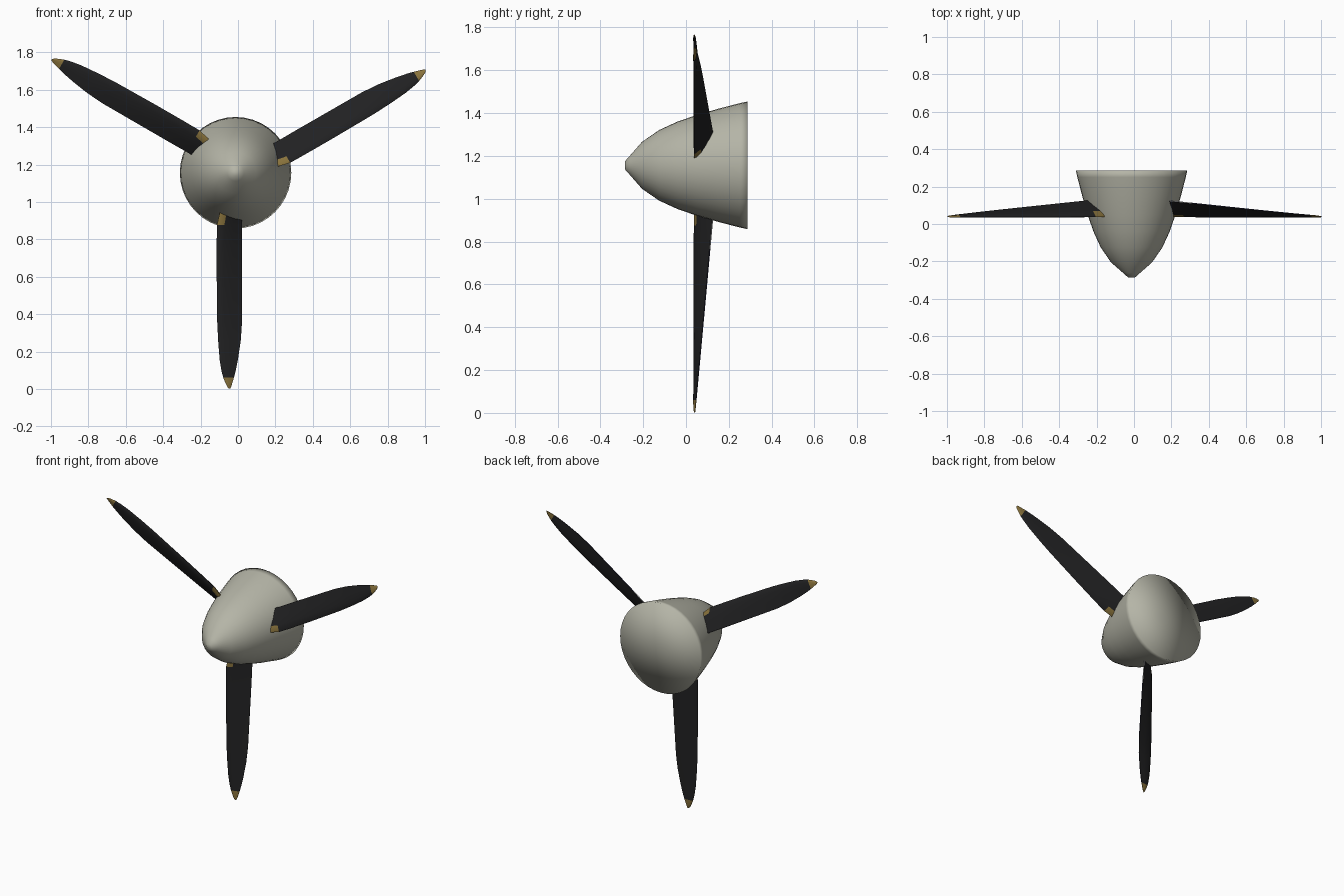
import bpy, bmesh, math

if "Cube" in bpy.data.objects:
    bpy.data.objects.remove(bpy.data.objects["Cube"])

CX, CZ = -0.013, 1.156   # hub axis


def material(name, col):
    m = bpy.data.materials.new(name)
    m.diffuse_color = (*col, 1)
    m.use_nodes = True
    m.node_tree.nodes["Principled BSDF"].inputs["Base Color"].default_value = m.diffuse_color
    return m


grey = material("warm_grey", (0.46, 0.46, 0.385))
black = material("blade_black", (0.0155, 0.0155, 0.0165))
gold = material("dull_gold", (0.25, 0.17, 0.045))
pale = material("worn_edge_grey", (0.5, 0.5, 0.5))
navy = material("edge_navy", (0.016, 0.016, 0.04))


def finish(name, bm, mats):
    bmesh.ops.recalc_face_normals(bm, faces=bm.faces)
    me = bpy.data.meshes.new(name)
    bm.to_mesh(me)
    bm.free()
    for m in mats:
        me.materials.append(m)
    ob = bpy.data.objects.new(name, me)
    bpy.context.collection.objects.link(ob)
    for p in me.polygons:
        p.use_smooth = True
    return ob


def loft(bm, rings, tag=None):
    """Skin a list of closed rings; tag(i, j) gives the material index."""
    vs = [[bm.verts.new(c) for c in r] for r in rings]
    n = len(vs[0])
    for i in range(len(vs) - 1):
        for j in range(n):
            k = (j + 1) % n
            f = bm.faces.new((vs[i][j], vs[i][k], vs[i + 1][k], vs[i + 1][j]))
            if tag:
                f.material_index = tag(i, j)
    return vs


# Spinner: revolved bullet profile (y, radius) with closed back
profile = [(-0.286, 0.018), (-0.262, 0.045), (-0.205, 0.11), (-0.125, 0.165),
           (-0.04, 0.204), (0.05, 0.235), (0.15, 0.264), (0.25, 0.29), (0.287, 0.298)]
N = 40
bm = bmesh.new()
rings = loft(bm, [[(CX + r * math.cos(2 * math.pi * j / N), y, CZ + r * math.sin(2 * math.pi * j / N))
                   for j in range(N)] for y, r in profile])
bm.faces.new(rings[0])
back = bm.verts.new((CX, 0.287, CZ))
for j in range(N):
    bm.faces.new((rings[-1][j], rings[-1][(j + 1) % N], back))
finish("spinner", bm, [grey])

# Blade stations: radius, leading edge offset, trailing edge offset
stations = [(0.19, -0.080, 0.033), (0.215, -0.085, 0.033), (0.28, -0.100, 0.033),
            (0.39, -0.101, 0.034), (0.55, -0.101, 0.034), (0.80, -0.098, 0.034),
            (0.90, -0.093, 0.027), (1.00, -0.085, 0.012), (1.06, -0.075, 0.0),
            (1.095, -0.066, -0.009), (1.125, -0.054, -0.018), (1.145, -0.044, -0.024),
            (1.154, -0.035, -0.029)]
# Aerofoil loop: chord fraction, thickness fraction
foil = [(0, 0), (0.06, 0.55), (0.25, 1), (0.6, 0.8), (1, 0.22),
        (1, -0.22), (0.6, -0.8), (0.25, -1), (0.06, -0.55)]


def blade_tag(i, j):
    if stations[i][0] >= 1.09:
        return 1                                   # painted tip
    if j == 4:                                     # thin trailing edge
        return 2 if stations[i + 1][0] < 0.4 else 3
    return 1 if stations[i + 1][0] <= 0.28 and j in (0, 1, 7, 8) else 0  # root patch


def blade(name, angle):
    c, s = math.cos(angle), math.sin(angle)
    sections = []
    for r, le, te in stations:
        t = (r - 0.2) / 0.95
        dy = 0.092 * (1 - t) + 0.006 * t           # twist of the chord
        dx = te - le
        length = math.hypot(dx, dy)
        half = min(0.013 * (1 - t) + 0.006 * t, 0.14 * length)
        ring = []
        for u, v in foil:
            x = le + u * dx + v * half * dy / length
            y = 0.037 + u * dy - v * half * dx / length
            ring.append((CX + x * c + r * s, y, CZ + x * s - r * c))
        sections.append(ring)
    bm = bmesh.new()
    v = loft(bm, sections, blade_tag)
    bm.faces.new(v[0])
    bm.faces.new(v[-1]).material_index = 1
    ob = finish(name, bm, [black, gold, pale, navy])
    bpy.context.view_layer.objects.active = ob
    ob.select_set(True)
    bpy.ops.object.shade_smooth_by_angle(angle=math.radians(50))
    ob.select_set(False)


# Three blades around the hub
for i, name in enumerate(("lower_blade", "right_blade", "left_blade")):
    blade(name, i * 2 * math.pi / 3)
